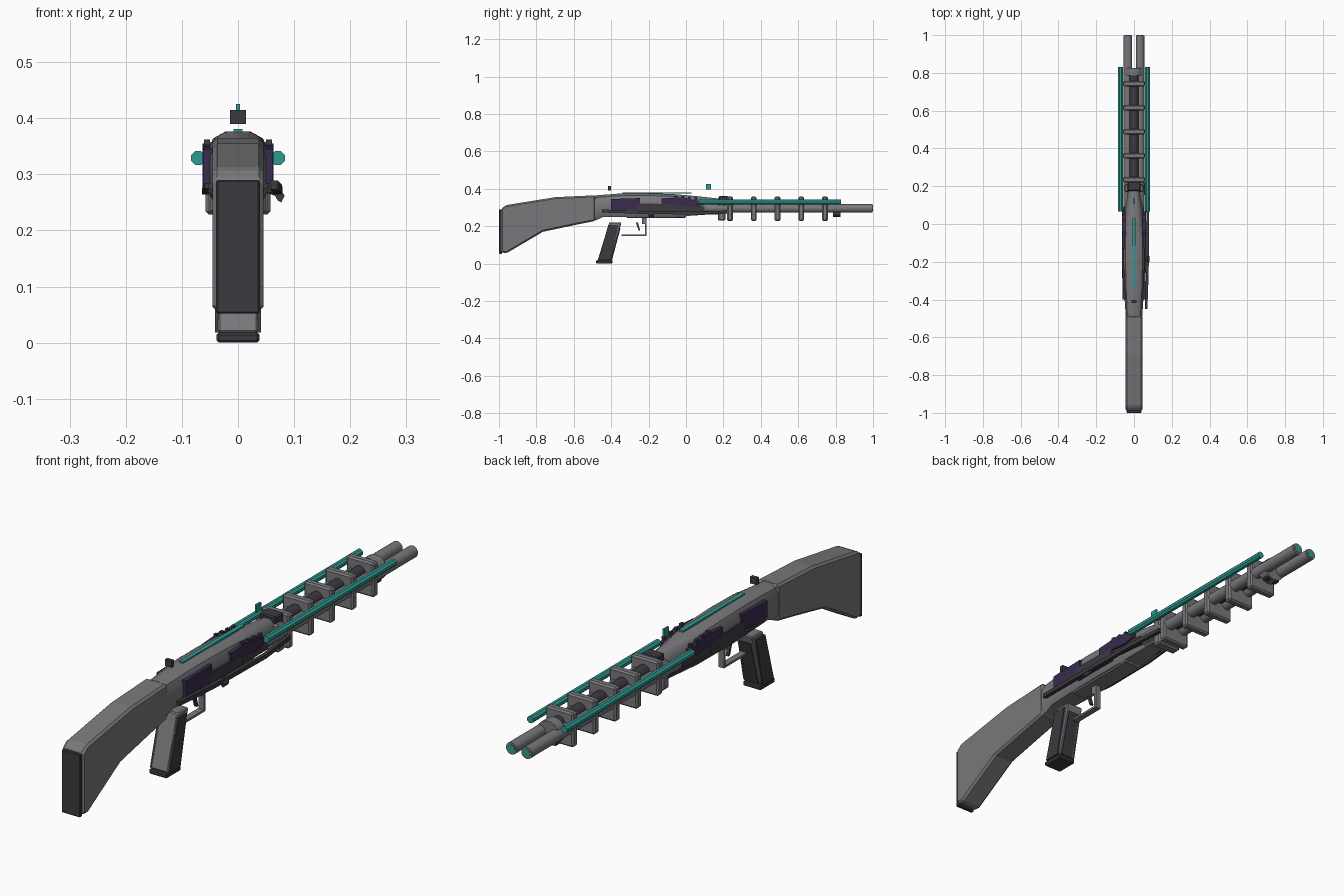
import bpy, bmesh, math
from mathutils import Vector

if "Cube" in bpy.data.objects:
    bpy.data.objects.remove(bpy.data.objects["Cube"])


def material(name, rgb):
    m = bpy.data.materials.new(name)
    m.diffuse_color = (*rgb, 1)
    m.use_nodes = True
    m.node_tree.nodes["Principled BSDF"].inputs["Base Color"].default_value = m.diffuse_color
    return m


GREY = material("gunmetal_grey", (0.19, 0.19, 0.2))
DARK = material("dark_grey", (0.045, 0.042, 0.05))
TEAL = material("teal", (0.03, 0.33, 0.29))
PURPLE = material("deep_purple", (0.04, 0.025, 0.075))


def finish(name, bm, mat, bevel=0.0, smooth=False):
    bmesh.ops.recalc_face_normals(bm, faces=bm.faces[:])
    mesh = bpy.data.meshes.new(name)
    bm.to_mesh(mesh)
    bm.free()
    mesh.materials.append(mat)
    ob = bpy.data.objects.new(name, mesh)
    bpy.context.collection.objects.link(ob)
    if bevel:
        mod = ob.modifiers.new("bevel", 'BEVEL')
        mod.width, mod.segments = bevel, 1
    if smooth:
        bpy.ops.object.select_all(action='DESELECT')
        ob.select_set(True)
        bpy.context.view_layer.objects.active = ob
        bpy.ops.object.shade_smooth_by_angle(angle=math.radians(35))
    return ob


def loft(name, rings, mat, bevel=0.0, smooth=False):
    bm = bmesh.new()
    loops = [[bm.verts.new(p) for p in r] for r in rings]
    n = len(loops[0])
    for a, b in zip(loops, loops[1:]):
        for i in range(n):
            bm.faces.new((a[i], a[(i + 1) % n], b[(i + 1) % n], b[i]))
    bm.faces.new(loops[0])
    bm.faces.new(loops[-1])
    return finish(name, bm, mat, bevel, smooth)


def prism(name, profile, x0, x1, mat, bevel=0.0):
    """Side profile (y, z) extruded across x."""
    return loft(name, [[(x, y, z) for y, z in profile] for x in (x0, x1)], mat, bevel)


def box(name, x, y, z, mat, bevel=0.0):
    return prism(name, [(y[0], z[0]), (y[1], z[0]), (y[1], z[1]), (y[0], z[1])], x[0], x[1], mat, bevel)


def rod(name, x, z, r, y0, y1, mat, sides=24):
    ring = [(x + r * math.cos(2 * math.pi * (i + .5) / sides),
             z + r * math.sin(2 * math.pi * (i + .5) / sides)) for i in range(sides)]
    return loft(name, [[(a, y, b) for a, b in ring] for y in (y0, y1)], mat, smooth=sides > 8)


# Shoulder stock and butt plate
prism("stock", [(-.99, .29), (-.965, .312), (-.70, .355), (-.485, .365), (-.485, .228),
                (-.60, .205), (-.765, .17), (-.96, .055), (-.99, .06)], -.045, .045, GREY, .008)
box("butt_plate", (-.039, .039), (-1, -.985), (.052, .29), DARK, .003)

# Receiver, lofted through chamfered sections (y, half width, bottom, top)
rings = []
for y, w, b, t in [(-.49, .044, .228, .364), (-.44, .047, .25, .368), (-.33, .054, .25, .376),
                   (-.20, .057, .25, .376), (-.06, .056, .25, .371), (.06, .047, .258, .36),
                   (.20, .03, .268, .345)]:
    half = [(.4 * w, t), (.78 * w, t - .012), (w, t - .04), (w, b + .025), (.75 * w, b)]
    rings.append([(x, y, z) for x, z in half] + [(-x, y, z) for x, z in reversed(half)])
loft("receiver", rings, GREY, smooth=True)
box("lower_receiver", (-.04, .04), (-.32, 0), (.244, .285), GREY, .005)
box("fore_underside", (-.035, .035), (-.02, .2), (.262, .29), GREY, .005)
box("top_strip", (-.008, .008), (-.34, .03), (.374, .381), TEAL)

# Sights
box("rear_sight", (-.014, .014), (-.417, -.402), (.39, .415), DARK)
box("front_sight", (-.004, .004), (.106, .134), (.395, .425), TEAL)
box("front_sight_base", (-.034, .034), (.175, .225), (.30, .36), DARK, .004)

# Barrels, centre tube, collar and cooling fins
for s, side in ((-1, "left"), (1, "right")):
    rod(side + "_barrel", s * .032, .295, .0225, .0, .998, GREY)
    rod(side + "_bore", s * .032, .295, .015, .99, 1.0, TEAL)
    rod(side + "_energy_rail", s * .071, .329, .0135, .065, .83, TEAL, 8)
rod("centre_tube", 0, .312, .024, .15, .80, DARK)
rod("muzzle_collar", 0, .295, .046, .785, .825, GREY)
box("collar_foot", (-.03, .03), (.79, .82), (.25, .29), DARK, .004)
for i in range(5):
    y = .235 + i * .127
    box(f"cooling_fin_{i + 1}", (-.058, .058), (y - .015, y + .015), (.228, .358), GREY, .006)
box("rear_fin", (-.05, .05), (.17, .21), (.23, .335), GREY, .006)

# Side panels on both flanks
for s, side in ((-1, "left"), (1, "right")):
    def plate(name, prof, x0, x1, mat):
        prism(side + "_" + name, prof, s * x0, s * x1, mat)
    plate("rear_panel", [(-.40, .283), (-.245, .287), (-.245, .35), (-.40, .345)], .045, .062, PURPLE)
    plate("front_panel", [(-.13, .318), (.02, .303), (.065, .31), (.065, .335), (-.02, .355), (-.13, .348)],
          .045, .063, PURPLE)
    plate("middle_panel", [(-.26, .268), (-.06, .268), (-.06, .318), (-.26, .322)], .045, .0635, DARK)
    plate("fore_panel", [(-.06, .275), (.1, .275), (.1, .305), (-.06, .318)], .035, .056, DARK)
    for i in range(4):
        y = -.06 + i * .035
        plate(f"panel_tooth_{i + 1}", [(y, .34), (y + .014, .34), (y + .014, .362 - i * .003),
                                       (y, .362 - i * .003)], .05, .061, DARK)

# Charging bar along the right flank, thin rail on the left
def bar(name, pts, h, t, mat):
    loft(name, [[(x - t, y, z - h), (x + t, y, z - h), (x + t, y, z + h), (x - t, y, z + h)]
                for x, y, z in pts], mat)


bar("charging_bar", [(.064, -.45, .281), (.071, -.25, .274), (.072, .06, .27), (.058, .22, .275)], .008, .007, DARK)
bar("left_rail", [(-.056, -.39, .281), (-.06, -.2, .27), (-.058, .02, .27), (-.045, .2, .275)], .006, .004, DARK)
loft("charging_handle", [[(.06, y, .272), (.07, y, .282), (.083, y, .262), (.077, y, .25), (.071, y, .253)]
                         for y in (-.2, -.17)], DARK)

# Pistol grip with dark side panels and base
prism("grip", [(-.41, .22), (-.345, .22), (-.40, .018), (-.472, .018)], -.036, .036, GREY, .004)
for s, side in ((-1, "left"), (1, "right")):
    prism(side + "_grip_panel", [(-.416, .205), (-.362, .205), (-.402, .018), (-.468, .018)],
          s * .03, s * .041, DARK)
prism("grip_front_strip", [(-.365, .19), (-.35, .19), (-.395, .02), (-.41, .02)], -.025, .025, DARK)
box("grip_base", (-.038, .038), (-.48, -.393), (0, .018), DARK, .004)

# Trigger and guard
box("guard_bottom", (-.012, .012), (-.345, -.21), (.148, .156), GREY)
box("guard_front", (-.012, .012), (-.22, -.21), (.15, .222), GREY)
box("guard_front_mount", (-.012, .012), (-.235, -.21), (.212, .25), GREY)
prism("trigger", [(-.268, .22), (-.257, .22), (-.245, .178), (-.254, .178)], -.006, .006, DARK)
